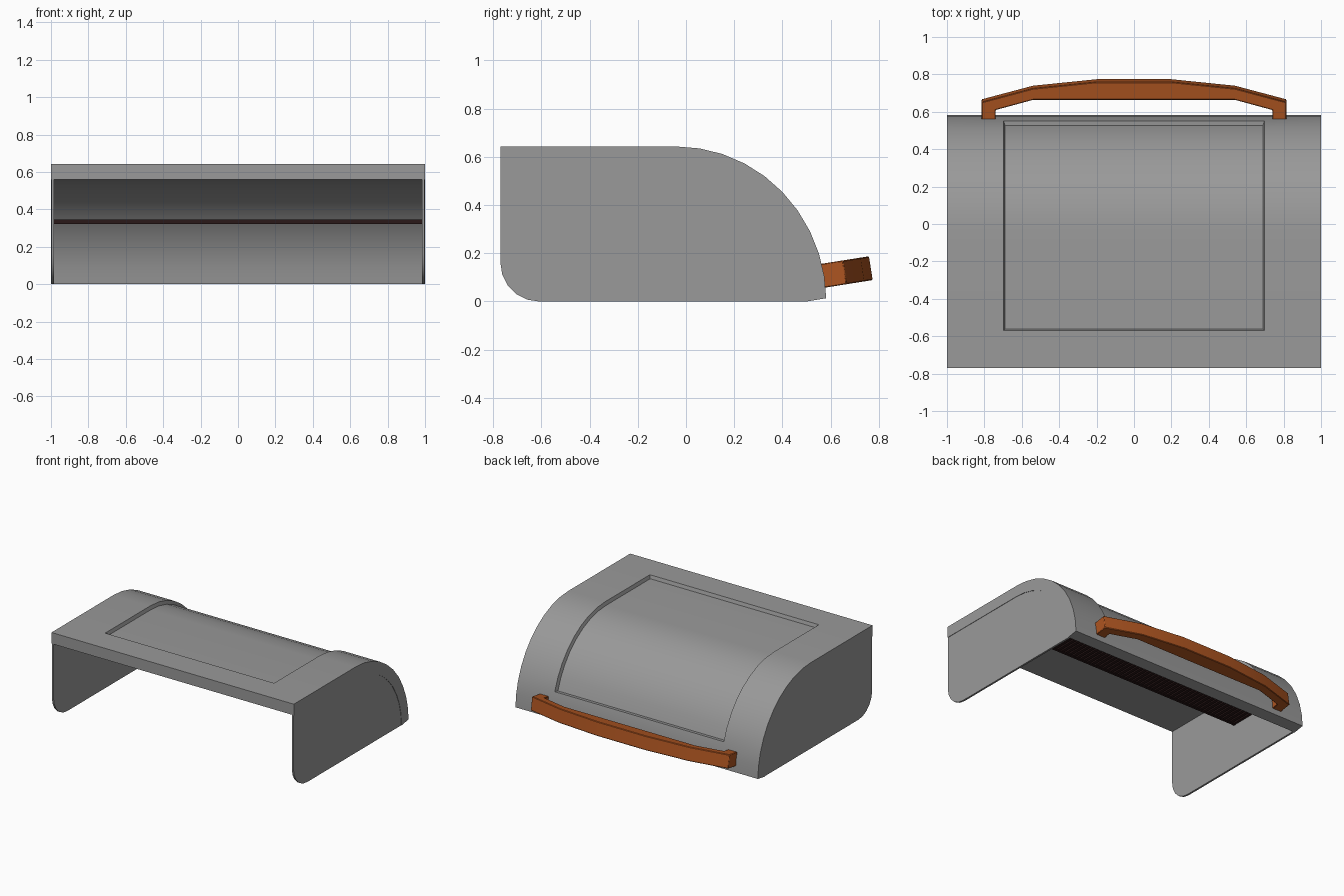
import bpy
import bmesh
from math import cos, sin, radians
from mathutils import Matrix

if "Cube" in bpy.data.objects:
    bpy.data.objects.remove(bpy.data.objects["Cube"])


def material(name, rgb):
    m = bpy.data.materials.new(name)
    m.use_nodes = True
    m.diffuse_color = (*rgb, 1)
    m.node_tree.nodes["Principled BSDF"].inputs["Base Color"].default_value = (*rgb, 1)
    return m


grey = material("grey_steel", (0.32, 0.32, 0.32))
orange = material("orange_brown", (0.42, 0.09, 0.015))
dark = material("dark_brown", (0.023, 0.009, 0.009))


def finish(bm, name, mat):
    bmesh.ops.recalc_face_normals(bm, faces=bm.faces)
    mesh = bpy.data.meshes.new(name)
    bm.to_mesh(mesh)
    bm.free()
    mesh.materials.append(mat)
    obj = bpy.data.objects.new(name, mesh)
    bpy.context.collection.objects.link(obj)
    bpy.ops.object.select_all(action="DESELECT")
    obj.select_set(True)
    bpy.context.view_layer.objects.active = obj
    bpy.ops.object.shade_smooth_by_angle(angle=radians(30))
    return obj


def loft(profile, stations):
    """Sweep a closed (y, z) profile through the given x stations."""
    bm = bmesh.new()
    rings = [[bm.verts.new((x, y, z)) for y, z in profile] for x in stations]
    n = len(profile)
    for a, b in zip(rings, rings[1:]):
        for i in range(n):
            j = (i + 1) % n
            bm.faces.new((a[i], a[j], b[j], b[i]))
    bm.faces.new(rings[0])
    bm.faces.new(rings[-1])
    bmesh.ops.recalc_face_normals(bm, faces=bm.faces)
    return bm


def arc(cy, cz, ry, rz, angles):
    return [(cy + ry * cos(radians(a)), cz + rz * sin(radians(a))) for a in angles]


def box(bm, centre, size):
    m = Matrix.Translation(centre) @ Matrix.Diagonal((*size, 1))
    bmesh.ops.create_cube(bm, size=1, matrix=m)


# Curved hood with a recessed panel on its outer skin
angles = [90 - 9 * i for i in range(9)]
outer = [(-0.77, 0.643), (-0.57, 0.643)] + arc(-0.04, 0, 0.622, 0.643, angles + [9.5, 1.2])
inner_arc = arc(-0.05, 0, 0.55, 0.56, angles + [9, 0])
bm = loft(outer + inner_arc[::-1] + [(-0.77, 0.56)], (-1, -0.697, 0.697, 1))
panel = []
for f in bm.faces:
    c = f.calc_center_median()
    on_skin = f.normal.z > 0.1 or f.normal.y > 0.1
    if abs(c.x) < 0.5 and on_skin and -0.57 < c.y and c.z > 0.2:
        panel.append(f)
bmesh.ops.inset_region(bm, faces=panel, thickness=0.008, depth=-0.025,
                       use_even_offset=True, use_boundary=True)
finish(bm, "hood", grey)

# Side walls with a rounded lower front corner
corner = arc(-0.61, 0.16, 0.16, 0.16, range(180, 271, 18))
wall = [(-0.77, 0.565)] + corner + inner_arc[::-1]
for side, name in ((1, "left_wall"), (-1, "right_wall")):
    finish(loft(wall, (side * 0.983, side * 0.997)), name, grey)

# Warming rack: two rails and closely spaced bars
bm = bmesh.new()
for y in (-0.11, 0.4):
    box(bm, (0, y, 0.333), (1.966, 0.02, 0.024))
bars = 60
for i in range(bars):
    x = -0.975 + 1.95 * i / (bars - 1)
    box(bm, (x, 0.145, 0.333), (0.022, 0.5, 0.02))
finish(bm, "warming_rack", dark)

# Bowed handle, tilted slightly upward
half = [(0.74, -0.02), (0.815, -0.02), (0.815, 0.088), (0.54, 0.162), (0.2, 0.197)]
half_inner = [(0.54, 0.1), (0.74, 0.045)]
outline = (half + [(-x, v) for x, v in half[::-1]]
           + [(-x, v) for x, v in half_inner[::-1]] + half_inner)
bm = bmesh.new()
base = bm.faces.new([bm.verts.new((x, v, 0)) for x, v in outline])
top = bmesh.ops.extrude_face_region(bm, geom=[base])["geom"]
bmesh.ops.translate(bm, vec=(0, 0, 0.1),
                    verts=[g for g in top if isinstance(g, bmesh.types.BMVert)])
bm.transform(Matrix.Translation((0, 0.58, 0.058)) @ Matrix.Rotation(radians(9), 4, "X"))
handle = finish(bm, "handle", orange)
bevel = handle.modifiers.new("soft_edges", "BEVEL")
bevel.width = 0.004
bevel.segments = 1
